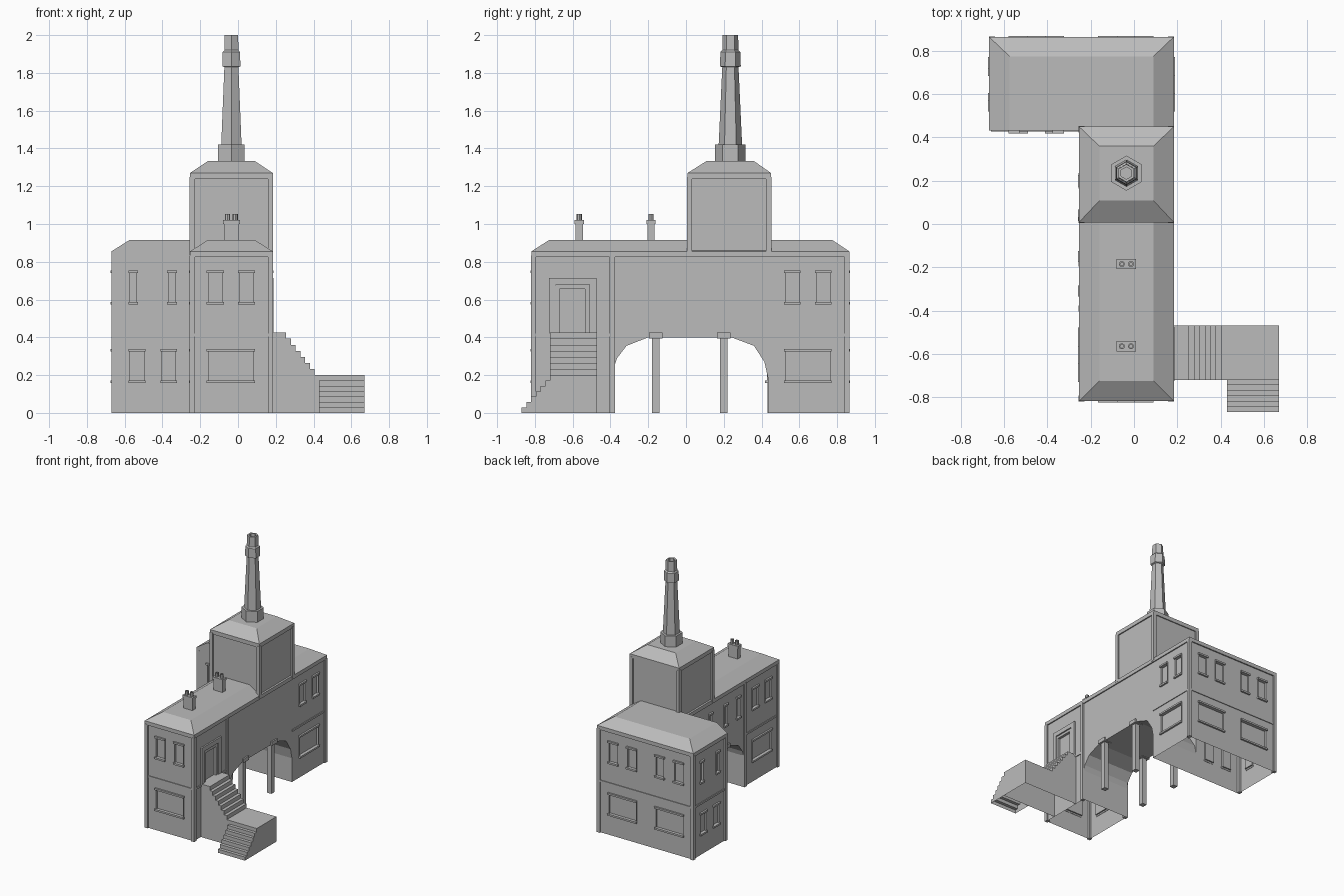
import bpy, bmesh, math

if "Cube" in bpy.data.objects:
    bpy.data.objects.remove(bpy.data.objects["Cube"])

GREY = (0.5, 0.5, 0.5, 1)
stone = bpy.data.materials.new("grey_stone")
stone.use_nodes = True
stone.diffuse_color = GREY
stone.node_tree.nodes["Principled BSDF"].inputs["Base Color"].default_value = GREY


# Helpers
def loft(bm, rings):
    """Skin equal-length rings of points and cap both ends."""
    loops = [[bm.verts.new(p) for p in ring] for ring in rings]
    n = len(loops[0])
    faces = [bm.faces.new(loops[0]), bm.faces.new(loops[-1])]
    for low, high in zip(loops, loops[1:]):
        for i in range(n):
            j = (i + 1) % n
            faces.append(bm.faces.new((low[i], low[j], high[j], high[i])))
    bmesh.ops.recalc_face_normals(bm, faces=faces)


def rect(x0, x1, y0, y1, z):
    return [(x0, y0, z), (x1, y0, z), (x1, y1, z), (x0, y1, z)]


def box(bm, x0, x1, y0, y1, z0, z1):
    loft(bm, [rect(x0, x1, y0, y1, z0), rect(x0, x1, y0, y1, z1)])


def ngon_tower(bm, x, y, rings, sides):
    step = 2 * math.pi / sides
    loft(bm, [[(x + r * math.sin(k * step), y + r * math.cos(k * step), z)
               for k in range(sides)] for r, z in rings])


def remove_bottom(mesh):
    bm = bmesh.new()
    bm.from_mesh(mesh)
    low = [f for f in bm.faces if all(v.co.z < 1e-4 for v in f.verts)]
    bmesh.ops.delete(bm, geom=low, context='FACES')
    bm.to_mesh(mesh)
    bm.free()


def finish(bm, name, open_bottom=False):
    mesh = bpy.data.meshes.new(name)
    bm.to_mesh(mesh)
    bm.free()
    if open_bottom:
        remove_bottom(mesh)
    mesh.materials.append(stone)
    obj = bpy.data.objects.new(name, mesh)
    bpy.context.collection.objects.link(obj)
    return obj


# Wall planes: axis, position, outward direction
FRONT, BACK = ("y", -0.81, -1), ("y", 0.855, 1)
RIGHT, LEFT = ("x", 0.175, 1), ("x", -0.245, -1)
WING_FRONT, WING_LEFT = ("y", 0.433, -1), ("x", -0.66, -1)


def wall_box(bm, wall, a0, a1, z0, z1, inward, outward):
    axis, pos, sign = wall
    d0, d1 = sorted((pos - sign * inward, pos + sign * outward))
    if axis == "x":
        box(bm, d0, d1, a0, a1, z0, z1)
    else:
        box(bm, a0, a1, d0, d1, z0, z1)


# Window openings with sills and lintels
cutters, trims = bmesh.new(), bmesh.new()


def window(wall, a0, a1, z0, z1):
    wall_box(cutters, wall, a0, a1, z0, z1, 0.014, 0.02)
    for z in (z0 - 0.012, z1):
        wall_box(trims, wall, a0 - 0.006, a1 + 0.006, z, z + 0.014, 0.003, 0.014)
    for a in (a0 - 0.003, a1 - 0.003):
        wall_box(trims, wall, a, a + 0.006, z0, z1, 0.012, 0.003)


UPPER, LOWER = (0.585, 0.74), (0.17, 0.325)
right_bay = (-0.16, -0.08, 0.005, 0.085)
left_bay = (-0.575, -0.495, -0.405, -0.33)
side_bay = (0.525, 0.60, 0.69, 0.765)
front_bay = [a - 1.25 for a in side_bay]

for wall, bay in ((FRONT, right_bay), (BACK, right_bay), (BACK, left_bay),
                  (RIGHT, side_bay), (LEFT, front_bay)):
    window(wall, bay[0], bay[1], *UPPER)
    window(wall, bay[2], bay[3], *UPPER)
    window(wall, bay[0], bay[3], *LOWER)
for wall, bay in ((WING_FRONT, left_bay), (WING_LEFT, side_bay)):
    window(wall, bay[0], bay[1], *LOWER)
    window(wall, bay[2], bay[3], *LOWER)
    window(wall, bay[0], bay[0] + 0.04, *UPPER)
    window(wall, bay[3] - 0.04, bay[3], *UPPER)
for y in (-0.31, -0.15, 0.04, 0.20):
    window(LEFT, y - 0.02, y + 0.02, *UPPER)

# Doorway with a stepped surround
wall_box(cutters, RIGHT, -0.67, -0.535, 0.425, 0.655, 0.014, 0.02)
door = bmesh.new()
for a0, a1, top, width, out in ((-0.725, -0.475, 0.715, 0.036, 0.012),
                                (-0.69, -0.515, 0.675, 0.02, 0.006)):
    wall_box(door, RIGHT, a0, a0 + width, 0.42, top, 0.004, out)
    wall_box(door, RIGHT, a1 - width, a1, 0.42, top, 0.004, out)
    wall_box(door, RIGHT, a0 + width, a1 - width, top - width, top, 0.004, out)
finish(door, "door_surround")
finish(trims, "window_trims")
cutter = finish(cutters, "opening_cutters")
cutter.hide_render = True

# Long wing with the arched passage
outline = [(-0.81, 0), (-0.378, 0), (-0.378, 0.25), (-0.365, 0.29), (-0.315, 0.355),
           (-0.2, 0.4), (0.24, 0.4), (0.36, 0.355), (0.415, 0.27), (0.433, 0.19),
           (0.433, 0), (0.855, 0), (0.855, 0.845), (-0.81, 0.845)]
bm = bmesh.new()
loft(bm, [[(x, y, z) for y, z in outline] for x in (-0.245, 0.175)])
body = finish(bm, "building_walls")
bm = bmesh.new()
box(bm, -0.66, -0.1, 0.433, 0.855, 0, 0.845)
annex = finish(bm, "annex_walls")
for operation, tool in (('UNION', annex), ('DIFFERENCE', cutter)):
    mod = body.modifiers.new(operation.lower(), 'BOOLEAN')
    mod.operation, mod.object, mod.solver = operation, tool, 'EXACT'
bpy.context.view_layer.update()
walls = bpy.data.meshes.new_from_object(
    body.evaluated_get(bpy.context.evaluated_depsgraph_get()))
body.modifiers.clear()
body.data = walls
remove_bottom(walls)
for tool in (annex, cutter):
    bpy.data.objects.remove(tool)

# Corner pilasters
bm = bmesh.new()
for x, y in ((0.172, -0.807), (-0.242, -0.807), (0.172, 0.852), (-0.657, 0.852),
             (-0.657, 0.446), (-0.242, -0.391), (0.172, -0.391)):
    box(bm, x - 0.014, x + 0.014, y - 0.014, y + 0.014, 0, 0.832)
finish(bm, "corner_pilasters")

# Floor bands and cornice strips
bm = bmesh.new()
for wall, a0, a1 in ((FRONT, -0.245, 0.175), (BACK, -0.66, 0.175), (WING_LEFT, 0.433, 0.855),
                     (WING_FRONT, -0.66, -0.245), (RIGHT, -0.81, -0.39), (RIGHT, 0.433, 0.855),
                     (LEFT, -0.81, -0.39)):
    wall_box(bm, wall, a0, a1, 0.405, 0.42, 0.002, 0.006)
finish(bm, "floor_bands")

# Hipped roofs with flat tops
bm = bmesh.new()
loft(bm, [rect(-0.254, 0.184, -0.819, 0.865, 0.825), rect(-0.254, 0.184, -0.819, 0.865, 0.855),
          rect(-0.16, 0.09, -0.725, 0.775, 0.915)])
finish(bm, "long_roof")
bm = bmesh.new()
loft(bm, [rect(-0.67, 0.184, 0.433, 0.865, 0.825), rect(-0.67, 0.184, 0.433, 0.865, 0.855),
          rect(-0.575, 0.09, 0.433, 0.775, 0.915)])
finish(bm, "back_roof")

# Tower with pilasters and roof
bm = bmesh.new()
box(bm, -0.245, 0.175, 0.018, 0.442, 0.835, 1.25)
for x in (-0.242, 0.172):
    for y in (0.019, 0.438):
        box(bm, x - 0.014, x + 0.014, y - 0.014, y + 0.014, 0.835, 1.25)
finish(bm, "tower_walls")
bm = bmesh.new()
loft(bm, [rect(-0.254, 0.184, 0.008, 0.45, 1.238), rect(-0.254, 0.184, 0.008, 0.45, 1.27),
          rect(-0.16, 0.09, 0.108, 0.36, 1.333)])
finish(bm, "tower_roof")

# Six-sided stack on the tower
bm = bmesh.new()
ngon_tower(bm, -0.035, 0.235, [(0.081, 1.33), (0.081, 1.42), (0.062, 1.42), (0.043, 1.83),
                               (0.055, 1.835), (0.053, 1.91), (0.043, 1.92), (0.041, 2),
                               (0.028, 2), (0.028, 1.93)], 6)
finish(bm, "tall_stack")

# Chimneys with pots
bm = bmesh.new()
for y in (-0.565, -0.185):
    box(bm, -0.075, 0.005, y - 0.019, y + 0.019, 0.91, 1.0)
    box(bm, -0.08, 0.01, y - 0.024, y + 0.024, 1.0, 1.02)
    for x in (-0.056, -0.014):
        ngon_tower(bm, x, y, [(0.014, 1.02), (0.014, 1.052), (0.008, 1.052), (0.008, 1.03)], 8)
finish(bm, "chimneys")

# Passage columns with caps
bm = bmesh.new()
for x in (-0.22, 0.15):
    for y in (-0.16, 0.2):
        box(bm, x - 0.02, x + 0.02, y - 0.02, y + 0.02, 0, 0.4)
        box(bm, x - 0.036, x + 0.036, y - 0.036, y + 0.036, 0.395, 0.425)
finish(bm, "passage_columns")


# Stairs and landing
def descend(start, top, run, rise, count):
    points = [(start, top)]
    for i in range(count):
        z = top - rise * (i + 1)
        points += [(start + run * i, z), (start + run * (i + 1), z)]
    return points


bm = bmesh.new()
side = [(0.175, 0), (0.175, 0.425)] + descend(0.255, 0.425, 0.025, 0.225 / 7, 7)
side += [(0.67, 0.2), (0.67, 0)]
loft(bm, [[(x, y, z) for x, z in side] for y in (-0.72, -0.47)])
finish(bm, "upper_stairs", True)
bm = bmesh.new()
side = descend(-0.72, 0.2, -0.025, 0.2 / 7, 6) + [(-0.87, 0), (-0.72, 0)]
loft(bm, [[(x, y, z) for y, z in side] for x in (0.43, 0.67)])
finish(bm, "lower_stairs", True)
